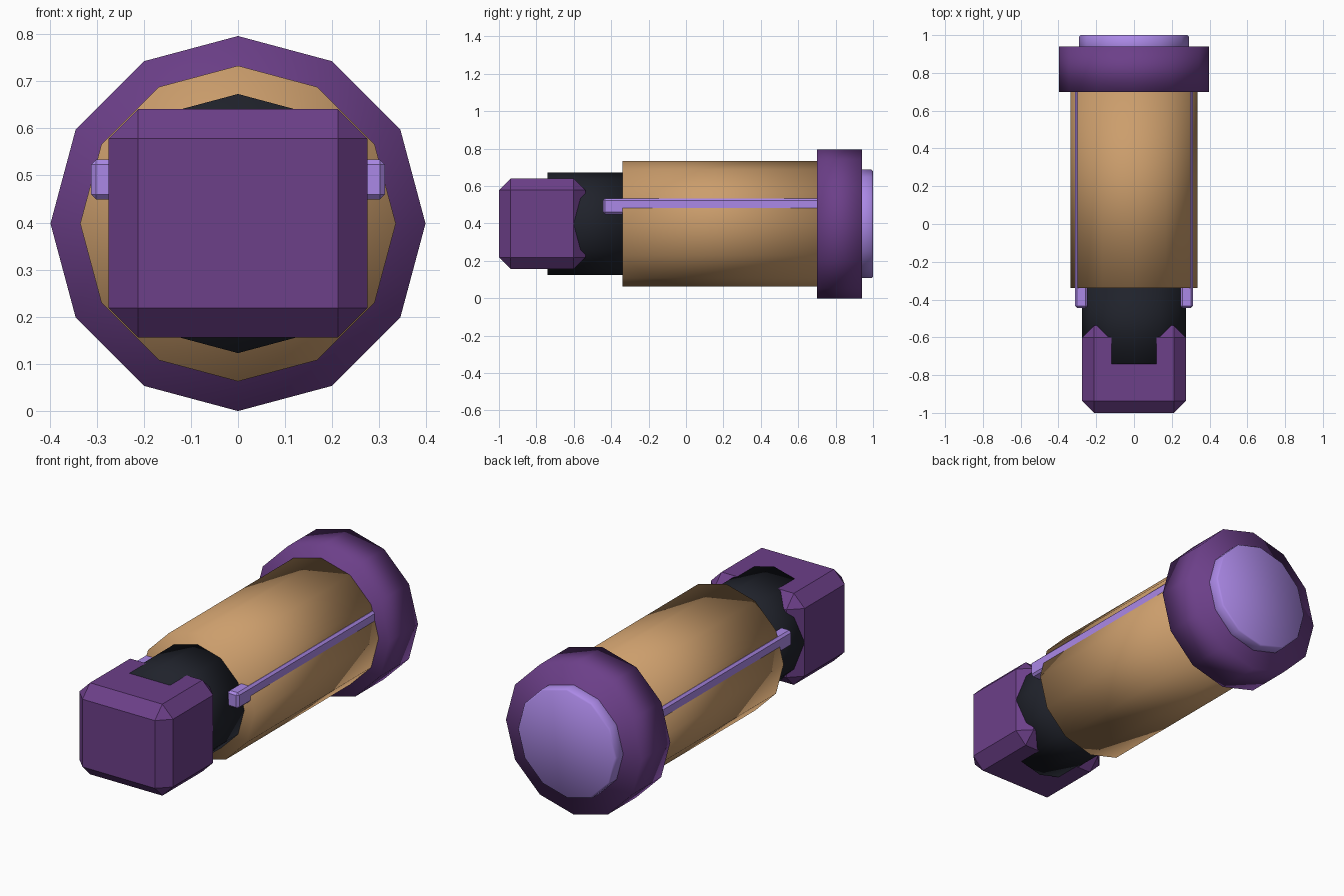
import bpy
from math import pi

if "Cube" in bpy.data.objects:
    bpy.data.objects.remove(bpy.data.objects["Cube"])

CZ = 0.398  # height of the long axis


def material(name, rgb):
    m = bpy.data.materials.new(name)
    m.diffuse_color = (*rgb, 1)
    m.use_nodes = True
    m.node_tree.nodes["Principled BSDF"].inputs["Base Color"].default_value = m.diffuse_color
    return m


PURPLE = material("purple", (0.15, 0.05, 0.25))
TAN = material("tan", (0.60, 0.34, 0.15))
BLACK = material("black", (0.014, 0.016, 0.024))
LAVENDER = material("lavender", (0.41, 0.25, 0.80))


def bevel(ob, width):
    b = ob.modifiers.new("bevel", "BEVEL")
    b.width, b.segments = width, 1


def drum(name, radius, y0, y1, mat, chamfer=0):
    """Twelve-sided smooth cylinder along y, with a corner pointing up."""
    bpy.ops.mesh.primitive_cylinder_add(
        vertices=12, radius=radius, depth=y1 - y0,
        location=(0, (y0 + y1) / 2, CZ), rotation=(pi / 2, 0, 0))
    ob = bpy.context.object
    ob.name = name
    ob.data.materials.append(mat)
    bpy.ops.object.shade_smooth()
    if chamfer:
        bevel(ob, chamfer)
    return ob


def box(name, lo, hi, mat, chamfer):
    bpy.ops.mesh.primitive_cube_add(
        size=1, location=[(a + b) / 2 for a, b in zip(lo, hi)])
    ob = bpy.context.object
    ob.name = name
    ob.scale = [b - a for a, b in zip(lo, hi)]
    bpy.ops.object.transform_apply(location=False, rotation=False, scale=True)
    ob.data.materials.append(mat)
    bevel(ob, chamfer)
    return ob


# Barrel, neck, rear collar and end cap
drum("barrel", 0.335, -0.34, 0.72, TAN)
drum("neck", 0.275, -0.74, -0.30, BLACK)
drum("rear_collar", 0.398, 0.70, 0.94, PURPLE)
drum("end_cap", 0.29, 0.90, 1.0, LAVENDER, 0.008)

# Chamfered front block, pierced by the neck
box("front_block", (-0.275, -1.0, 0.156), (0.275, -0.538, 0.641), PURPLE, 0.063)

# Side rails partly sunk into the barrel
for side, name in ((1, "right_rail"), (-1, "left_rail")):
    x0, x1 = sorted((side * 0.245, side * 0.312))
    box(name, (x0, -0.445, 0.449), (x1, 0.72, 0.534), LAVENDER, 0.011)
